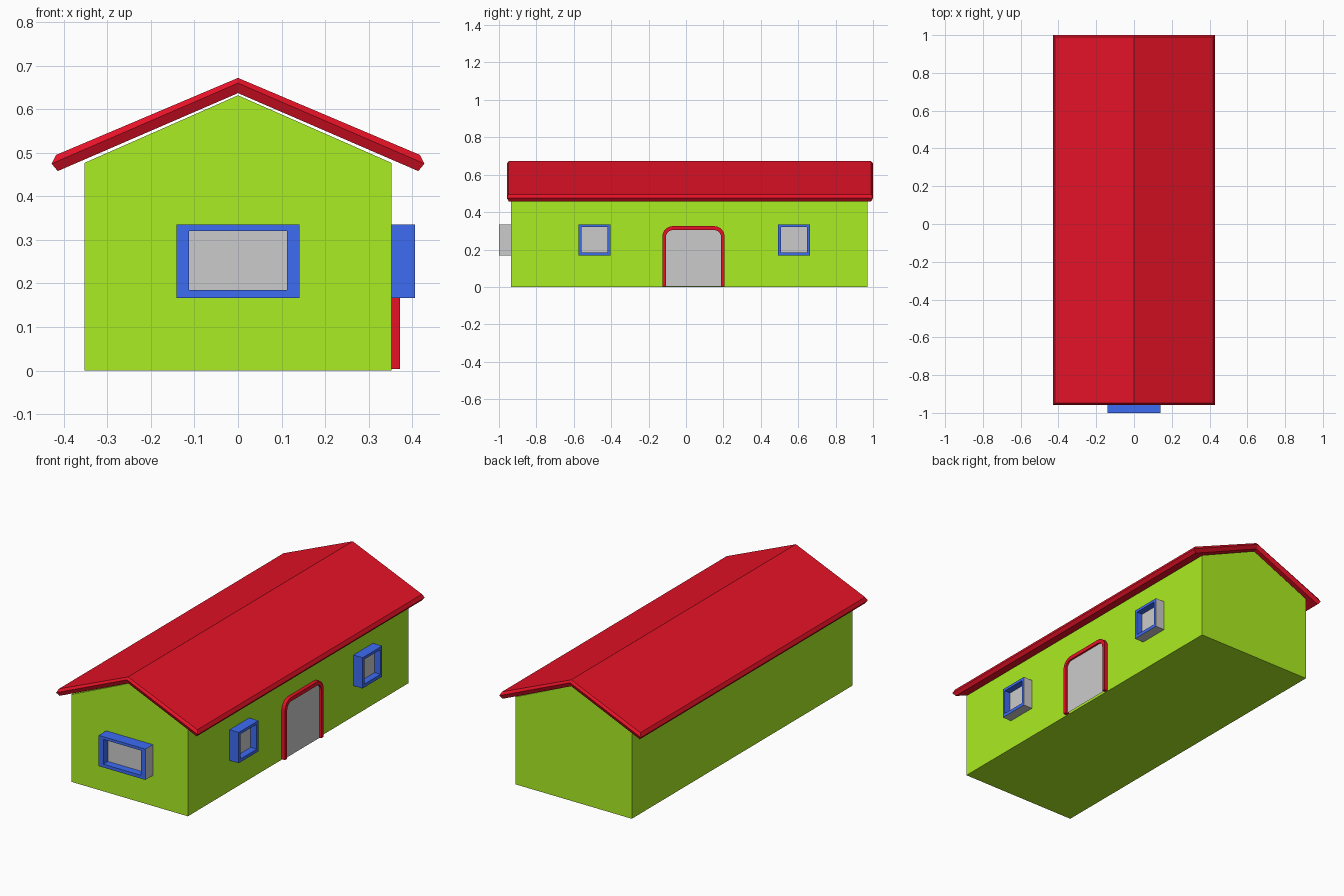
import bpy, math

if "Cube" in bpy.data.objects:
    bpy.data.objects.remove(bpy.data.objects["Cube"])


def material(name, rgb):
    m = bpy.data.materials.new(name)
    m.diffuse_color = (*rgb, 1)
    m.use_nodes = True
    m.node_tree.nodes["Principled BSDF"].inputs["Base Color"].default_value = m.diffuse_color
    return m


GREEN = material("wall_green", (0.41, 0.85, 0.016))
RED = material("roof_red", (0.79, 0.006, 0.02))
BLUE = material("frame_blue", (0.048, 0.15, 0.9))
GREY = material("plain_grey", (0.8, 0.8, 0.8))


def add(name, verts, faces, mats=(), slots=None):
    me = bpy.data.meshes.new(name)
    me.from_pydata(verts, [], faces)
    for m in mats:
        me.materials.append(m)
    if slots:
        me.polygons.foreach_set("material_index", slots)
    me.update()
    ob = bpy.data.objects.new(name, me)
    bpy.context.collection.objects.link(ob)
    return ob


# Wall placements: (along, height, depth) -> world
def front(u, z, d):
    return (u, -d, z)


def right(u, z, d):
    return (d, u, z)


def framed(name, place, outer, inner, wall, face, pane, mats, closed=True, grey=()):
    """Raised frame between two outlines, with a flat pane set inside it."""
    n = len(outer)
    verts = [place(*p, d) for loop, d in
             ((outer, wall), (outer, face), (inner, face), (inner, wall)) for p in loop]
    faces, slots = [], []
    for i in range(n if closed else n - 1):
        j = (i + 1) % n
        for k in range(3):
            faces.append((k * n + i, k * n + j, (k + 1) * n + j, (k + 1) * n + i))
            slots.append(1 if k == 0 and i in grey else 0)
    if not closed:
        faces += [(0, n, 2 * n, 3 * n), (4 * n - 1, 3 * n - 1, 2 * n - 1, n - 1)]
        slots += [0, 0]
    add(name + "_frame", verts, faces, mats, slots)
    add(name + "_pane", [place(*p, pane) for p in inner], [tuple(range(n))])


def rect(u, hw, z0, z1):
    return [(u - hw, z0), (u + hw, z0), (u + hw, z1), (u - hw, z1)]


def arch(u, hw, z0, z1, r, steps=6):
    pts = [(u + hw, z0)]
    for side in (0, 1):
        cx = u + (hw - r) * (1 - 2 * side)
        for k in range(steps + 1):
            a = math.pi / 2 * (side + k / steps)
            pts.append((cx + r * math.cos(a), z1 - r + r * math.sin(a)))
    return pts + [(u - hw, z0)]


# House body: gabled profile extruded along y
gable = [(-0.352, 0), (0.352, 0), (0.352, 0.477), (0, 0.632), (-0.352, 0.477)]
body_v = [(x, y, z) for y in (-0.935, 0.97) for x, z in gable]
body_f = [(0, 1, 2, 3, 4), (9, 8, 7, 6, 5)]
body_f += [(i, i + 5, (i + 1) % 5 + 5, (i + 1) % 5) for i in range(5)]
add("house_body", body_v, body_f, [GREEN])

# Roof: three stacked gabled sheets, the middle one wider for a pointed rim
roof_v = []
for hx, eave, ridge, inset in ((0.414, 0.458, 0.637, 0.01),
                               (0.428, 0.475, 0.66, 0),
                               (0.418, 0.495, 0.672, 0.01)):
    y0, y1 = -0.958 + inset, 1.0 - inset
    roof_v += [(-hx, y0, eave), (0, y0, ridge), (hx, y0, eave),
               (hx, y1, eave), (0, y1, ridge), (-hx, y1, eave)]
roof_f = [(5, 4, 1, 0), (4, 3, 2, 1), (12, 13, 16, 17), (13, 14, 15, 16)]
for b in (0, 6):
    roof_f += [(b + i, b + (i + 1) % 6, b + 6 + (i + 1) % 6, b + 6 + i) for i in range(6)]
add("roof", roof_v, roof_f, [RED])

# Windows: one wide on the front gable, two small on the right wall
for name, place, u, hw, hi, wall, face, pane in (
        ("front_window", front, 0, 0.141, 0.113, 0.935, 1.0, 0.96),
        ("side_window_near", right, -0.49, 0.085, 0.07, 0.352, 0.407, 0.371),
        ("side_window_far", right, 0.578, 0.085, 0.07, 0.352, 0.407, 0.371)):
    framed(name, place, rect(u, hw, 0.167, 0.335), rect(u, hi, 0.185, 0.32),
           wall, face, pane, [BLUE, GREY], grey=(0, 1))

# Door with a rounded red surround
framed("door", right, arch(0.04, 0.166, 0.003, 0.325, 0.055),
       arch(0.04, 0.147, 0.003, 0.304, 0.036), 0.352, 0.372, 0.362, [RED], closed=False)
